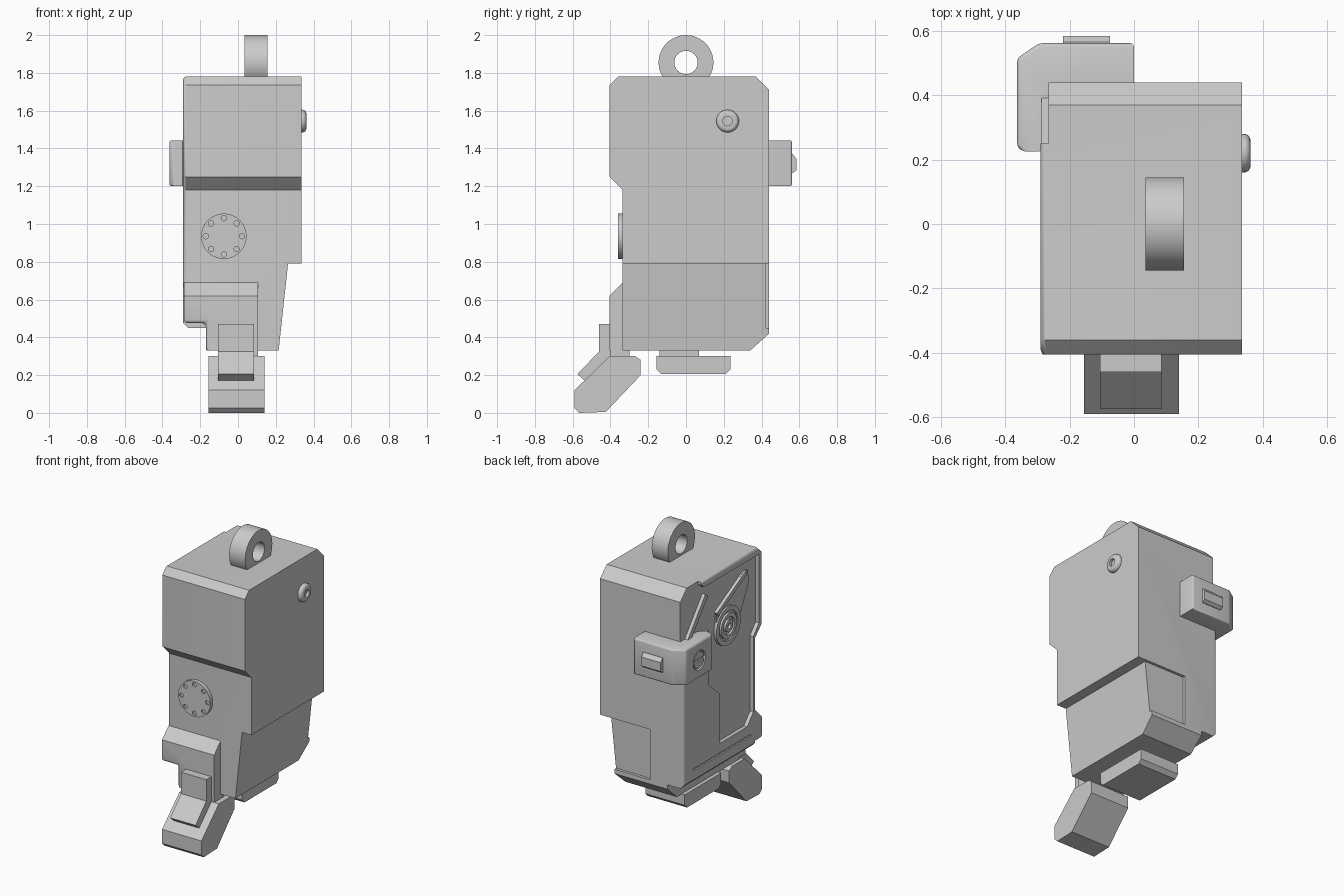
import bpy, bmesh, math
from mathutils import Vector

cube = bpy.data.objects.get("Cube")
if cube:
    bpy.data.objects.remove(cube, do_unlink=True)

grey = bpy.data.materials.new("plain_grey")
grey.use_nodes = True
TONE = (0.6, 0.6, 0.6, 1)
grey.diffuse_color = TONE
grey.node_tree.nodes["Principled BSDF"].inputs["Base Color"].default_value = TONE


def place(axis, u, v, w):
    """Map profile coordinates u, v and depth w along the given axis."""
    return {"x": (w, u, v), "y": (u, w, v), "z": (u, v, w)}[axis]


def prism(name, axis, pts, lo, hi):
    bm = bmesh.new()
    rows = [[bm.verts.new(place(axis, u, v, w)) for u, v in pts] for w in (lo, hi)]
    bm.faces.new(rows[0])
    bm.faces.new(rows[1])
    n = len(pts)
    for i in range(n):
        j = (i + 1) % n
        bm.faces.new((rows[0][i], rows[0][j], rows[1][j], rows[1][i]))
    bmesh.ops.recalc_face_normals(bm, faces=bm.faces)
    mesh = bpy.data.meshes.new(name)
    bm.to_mesh(mesh)
    bm.free()
    mesh.materials.append(grey)
    ob = bpy.data.objects.new(name, mesh)
    bpy.context.collection.objects.link(ob)
    return ob


def box(name, x, y, z):
    return prism(name, "z", [(x[0], y[0]), (x[1], y[0]), (x[1], y[1]), (x[0], y[1])], *z)


def disc(name, axis, centre, r, lo, hi, sides=40):
    ring = [(centre[0] + r * math.cos(math.tau * i / sides),
             centre[1] + r * math.sin(math.tau * i / sides)) for i in range(sides)]
    return prism(name, axis, ring, lo, hi)


def bake(ob):
    bpy.context.view_layer.update()
    ev = ob.evaluated_get(bpy.context.evaluated_depsgraph_get())
    mesh = bpy.data.meshes.new_from_object(ev)
    ob.modifiers.clear()
    ob.data = mesh


def cut(ob, *cutters):
    for c in cutters:
        mod = ob.modifiers.new("cut", "BOOLEAN")
        mod.operation, mod.solver, mod.object = "DIFFERENCE", "EXACT", c
        bake(ob)
        bpy.data.objects.remove(c, do_unlink=True)


def bevel(ob, width, segments=3, pick=None):
    """Round the edges for which pick(a, b) is true."""
    bm = bmesh.new()
    bm.from_mesh(ob.data)
    edges = [e for e in bm.edges if e.calc_face_angle(0) > 0.3
             and (pick is None or pick(e.verts[0].co, e.verts[1].co))]
    bmesh.ops.bevel(bm, geom=edges, offset=width, segments=segments, profile=0.5,
                    affect="EDGES", clamp_overlap=True)
    bm.to_mesh(ob.data)
    bm.free()


def smooth(ob):
    bpy.ops.object.select_all(action="DESELECT")
    ob.select_set(True)
    bpy.context.view_layer.objects.active = ob
    bpy.ops.object.shade_smooth_by_angle(angle=math.radians(35))


# Main housing with a stepped front
LEFT = -0.29
body = prism("housing", "x", [
    (-0.36, 1.78), (0.37, 1.78), (0.44, 1.71), (0.44, 0.42), (0.34, 0.33), (-0.335, 0.33),
    (-0.335, 1.18), (-0.405, 1.25), (-0.405, 1.735)], LEFT, 0.335)
bevel(body, 0.015, 3, lambda a, b: max(a.x, b.x) < LEFT + 0.001 and max(a.z, b.z) > 0.5)
cut(body,
    # tapered lower right side
    prism("taper", "y", [(0.265, 0.79), (0.6, 0.79), (0.6, 0.2), (0.201, 0.2)], -1, 1),
    # lower left undercut
    prism("undercut", "y", [(-0.5, 0.2), (-0.17, 0.2), (-0.17, 0.45), (-0.265, 0.45),
                            (-0.295, 0.48), (-0.5, 0.48)], -1, 1),
    # rear hatch pocket
    box("hatch", (-0.04, 0.6), (0.422, 0.6), (0.45, 0.79)),
    # recessed left panel, open at the upper rear corner
    prism("recess", "x", [
        (0.6, 1.42), (0.6, 1.9), (0.25, 1.9), (0.25, 1.76), (0.22, 1.735), (-0.365, 1.735),
        (-0.365, 1.27), (-0.305, 1.2), (-0.305, 0.69), (-0.24, 0.615), (0.05, 0.615),
        (0.05, 0.95), (0.167, 1.05), (0.167, 1.42)], -0.5, -0.265),
    # thin seam above the lower lip
    box("seam", (-0.5, -0.28), (-0.28, 0.34), (0.535, 0.55)))
smooth(body)

# Front lower guard, shorter on the left
guard = prism("front_guard", "x", [(-0.33, 0.69), (-0.335, 0.69), (-0.405, 0.62),
                                   (-0.405, 0.33), (-0.33, 0.33)], -0.285, 0.105)
cut(guard, box("guard_gap", (-0.5, -0.17), (-0.6, 0), (0.2, 0.475)))
bevel(guard, 0.02, 3, lambda a, b: max(a.x, b.x) < -0.17 and max(a.z, b.z) < 0.5)
smooth(guard)

# Foot, latch and base pad
prism("foot", "x", [(-0.27, 0.30), (-0.24, 0.28), (-0.24, 0.2), (-0.425, 0.005), (-0.565, 0.0),
                    (-0.59, 0.025), (-0.59, 0.12), (-0.405, 0.30)], -0.155, 0.14)
prism("latch", "x", [(-0.46, 0.47), (-0.4, 0.47), (-0.4, 0.30), (-0.535, 0.17),
                     (-0.575, 0.205), (-0.46, 0.325)], -0.105, 0.085)
box("foot_neck", (-0.1, 0.105), (-0.4, -0.3), (0.28, 0.34))
box("pad_neck", (-0.1, 0.105), (-0.14, 0.07), (0.29, 0.34))
prism("base_pad", "x", [(-0.155, 0.30), (0.235, 0.30), (0.235, 0.23), (0.21, 0.205),
                        (-0.13, 0.205), (-0.155, 0.23)], -0.155, 0.14)

# Top hanging ring
ring = disc("top_ring", "x", (0, 1.855), 0.145, 0.035, 0.155, 64)
cut(ring, disc("ring_hole", "x", (0, 1.855), 0.062, -0.1, 0.3, 48))
cut(ring, box("ring_base", (-0.5, 0.5), (-0.5, 0.5), (1.5, 1.775)))
smooth(ring)

# Front round cover with a circle of holes
cover = disc("front_cover", "y", (-0.075, 0.935), 0.12, -0.36, -0.33, 48)
for i in range(8):
    a = math.tau * i / 8
    cut(cover, disc("hole", "y", (-0.075 + 0.096 * math.cos(a), 0.935 + 0.096 * math.sin(a)),
                    0.014, -0.4, -0.35, 12))
smooth(cover)

# Right side button with a socket
button = disc("side_button", "x", (0.22, 1.545), 0.06, 0.32, 0.362)
bevel(button, 0.02, 4, lambda a, b: min(a.x, b.x) > 0.36)
cut(button, disc("socket", "x", (0.22, 1.545), 0.025, 0.345, 0.4, 24))
smooth(button)

# Corner clip wrapping the rear left edge
clip = prism("corner_clip", "z", [
    (0, 0.43), (0, 0.562), (-0.295, 0.562), (-0.363, 0.515), (-0.363, 0.24), (-0.345, 0.225),
    (-0.295, 0.225), (-0.264, 0.255), (-0.264, 0.43)], 1.2, 1.443)
bevel(clip, 0.022, 3, lambda a, b: min(a.y, b.y) > 0.5 or max(a.x, b.x) < -0.34)
cut(clip, disc("screw_pocket", "x", (0.375, 1.32), 0.065, -0.5, -0.345, 32))
smooth(clip)
screw = disc("clip_screw", "x", (0.375, 1.32), 0.055, -0.36, -0.34, 32)
slot = box("slot", (-0.5, -0.35), (0.3, 0.45), (1.31, 1.33))
cut(screw, slot)
smooth(screw)
prism("clip_tab", "x", [(0.55, 1.27), (0.55, 1.37), (0.565, 1.37), (0.585, 1.345),
                        (0.585, 1.285), (0.565, 1.27)], -0.22, -0.075)

# Dial and ribs in the left recess
HUB = (-0.05, 1.37)


def rib(name, a, b, width, top):
    d = (Vector(b) - Vector(a)).normalized()
    n = Vector((-d.y, d.x)) * width / 2
    pts = [Vector(a) + n, Vector(b) + n, Vector(b) - n, Vector(a) - n]
    return prism(name, "x", [tuple(p) for p in pts], top, -0.26)


rib("rear_diagonal_rib", (0.38, 1.43), (0.19, 1.67), 0.035, -0.288)
arm = prism("dial_arm", "x", [(0.07, 1.48), (-0.22, 1.67), (-0.27, 1.66), (-0.28, 1.58),
                              (-0.14, 1.29), (-0.06, 1.24), (0.05, 1.28)], -0.274, -0.26)
rib("arm_rib", (0.07, 1.49), (-0.24, 1.66), 0.03, -0.286)
for name, outer, inner, top in (("dial_rim", 0.13, 0.1, -0.284), ("dial_inner_ring", 0.085, 0.06, -0.288),
                                ("dial_hub", 0.04, 0.018, -0.29)):
    part = disc(name, "x", HUB, outer, top, -0.26, 48)
    cut(part, disc("bore", "x", HUB, inner, -0.4, -0.1, 32))
    smooth(part)
